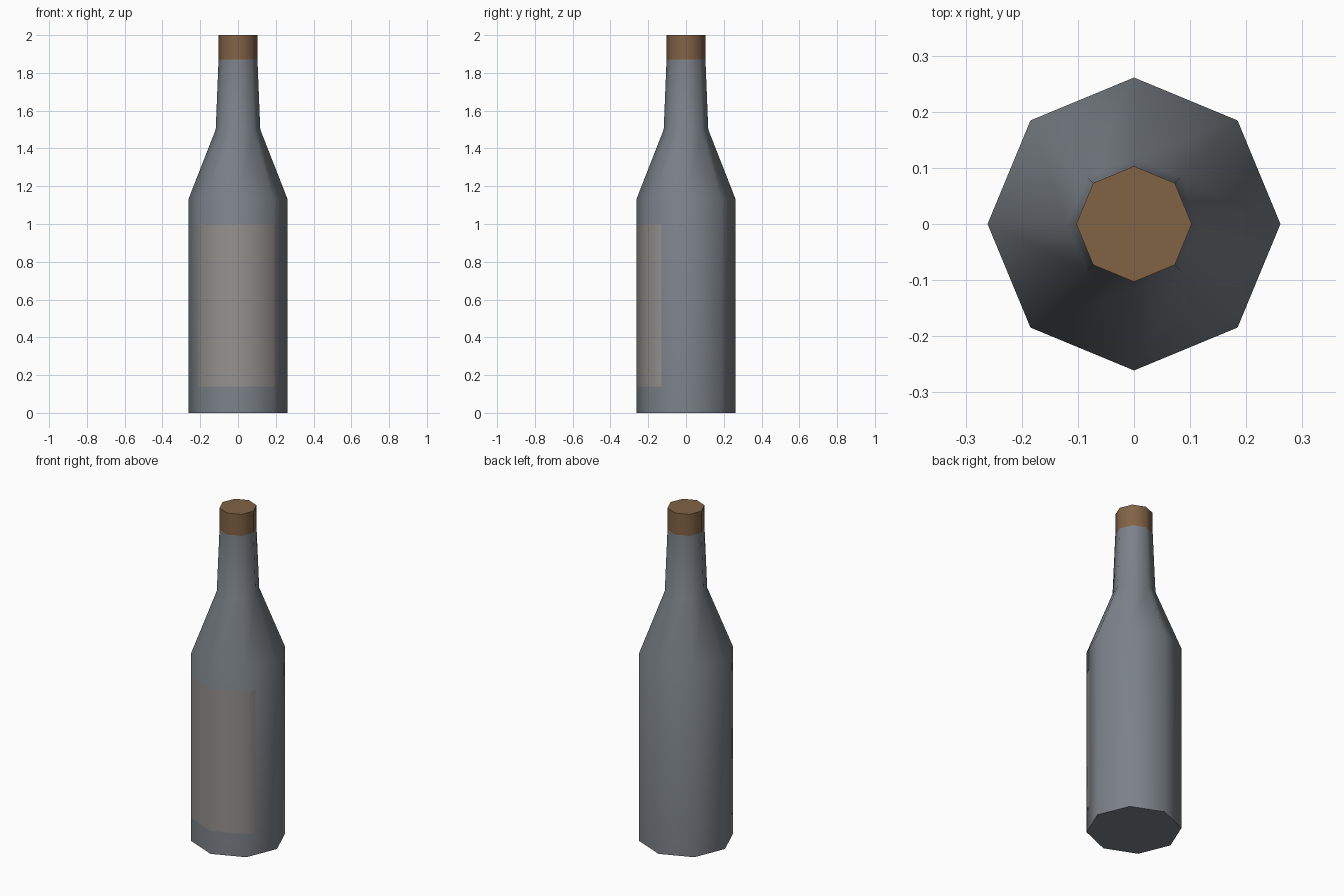
import bpy, bmesh
from math import sin, cos, pi, radians

if "Cube" in bpy.data.objects:
    bpy.data.objects.remove(bpy.data.objects["Cube"])

SIDES = 8


def material(name, rgb):
    m = bpy.data.materials.new(name)
    m.diffuse_color = (*rgb, 1)
    m.use_nodes = True
    m.node_tree.nodes["Principled BSDF"].inputs["Base Color"].default_value = m.diffuse_color
    return m


def finish(name, bm, mat):
    me = bpy.data.meshes.new(name)
    bm.to_mesh(me)
    bm.free()
    ob = bpy.data.objects.new(name, me)
    bpy.context.collection.objects.link(ob)
    me.materials.append(mat)
    bpy.ops.object.select_all(action='DESELECT')
    ob.select_set(True)
    bpy.context.view_layer.objects.active = ob
    bpy.ops.object.shade_smooth_by_angle(angle=radians(50))
    return ob


def lathe(name, profile, mat):
    """Octagonal solid of revolution with capped ends; profile is (radius, z)."""
    bm = bmesh.new()
    rings = [[bm.verts.new((r * cos(2 * pi * i / SIDES), r * sin(2 * pi * i / SIDES), z))
              for i in range(SIDES)] for r, z in profile]
    for a, b in zip(rings, rings[1:]):
        for i in range(SIDES):
            j = (i + 1) % SIDES
            bm.faces.new((a[i], a[j], b[j], b[i]))
    bm.faces.new(rings[0][::-1])
    bm.faces.new(rings[-1])
    return finish(name, bm, mat)


glass = material("glass_grey", (0.20, 0.225, 0.25))
paper = material("label_paper", (0.30, 0.285, 0.27))
cork = material("cork_brown", (0.22, 0.125, 0.06))

# Bottle body, shoulder and neck
lathe("bottle", [(0.261, 0), (0.261, 1.135), (0.118, 1.5), (0.103, 1.87)], glass)

# Stopper, flush with the neck
lathe("stopper", [(0.103, 1.87), (0.103, 2.0)], cork)

# Label wrapped over the front faces, just clear of the glass
outline = [(-0.209, -0.13), (-0.1857, -0.1857), (0, -0.2626), (0.1857, -0.1857), (0.209, -0.13)]
bm = bmesh.new()
low, high = [[bm.verts.new((x, y, z)) for x, y in outline] for z in (0.14, 1.0)]
for i in range(len(outline) - 1):
    bm.faces.new((low[i], low[i + 1], high[i + 1], high[i]))
finish("label", bm, paper)
